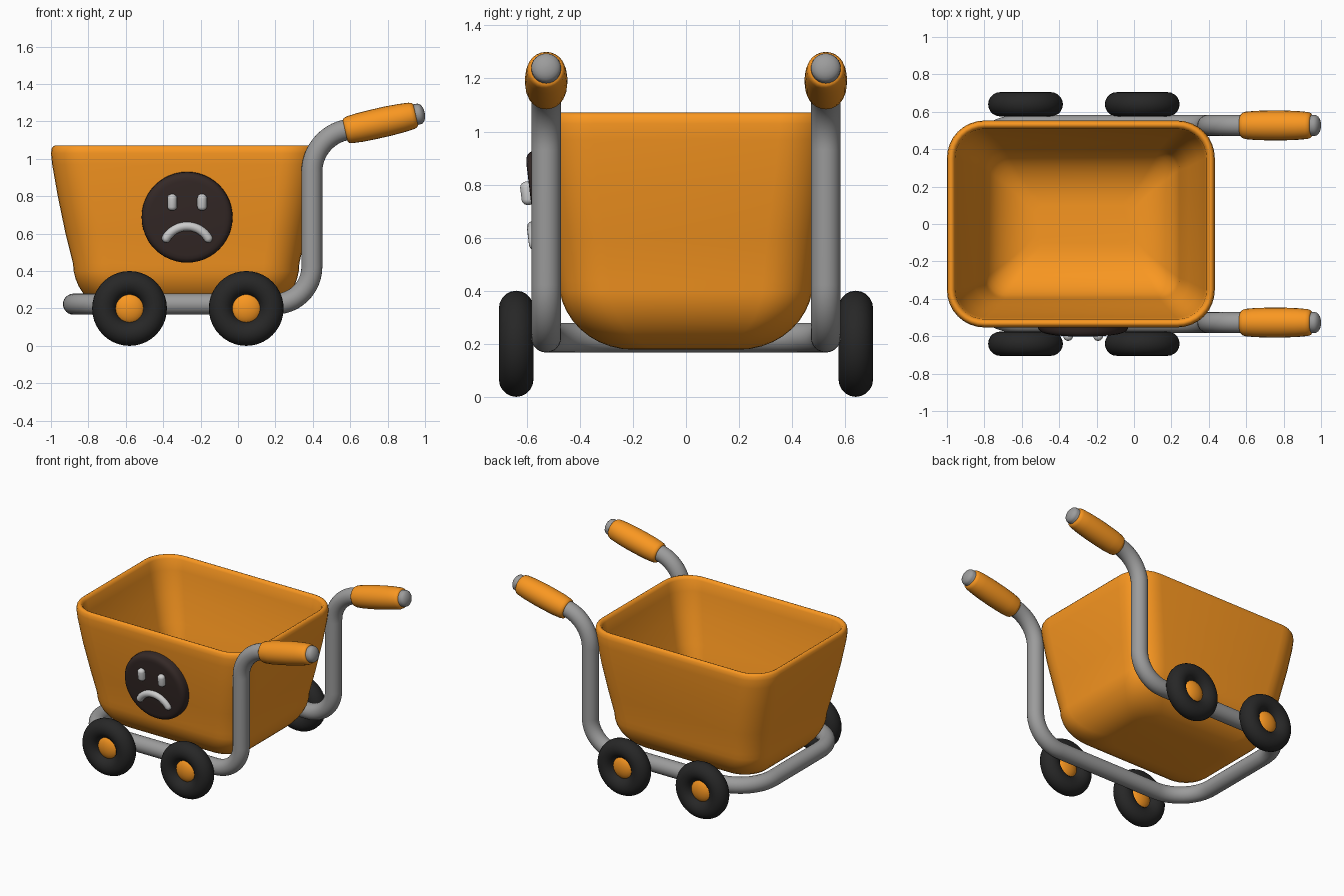
import bpy, bmesh
from math import sin, cos, pi, tan
from mathutils import Vector, Matrix

if "Cube" in bpy.data.objects:
    bpy.data.objects.remove(bpy.data.objects["Cube"])


def material(name, rgb):
    m = bpy.data.materials.new(name)
    m.diffuse_color = (*rgb, 1)
    m.use_nodes = True
    m.node_tree.nodes["Principled BSDF"].inputs["Base Color"].default_value = m.diffuse_color
    return m


ORANGE = material("orange", (0.95, 0.31, 0.015))
RUBBER = material("rubber", (0.02, 0.02, 0.02))
BROWN = material("dark_brown", (0.035, 0.022, 0.02))
STEEL = material("steel_grey", (0.33, 0.33, 0.33))
WHITE = material("light_grey", (0.6, 0.6, 0.6))


def loft(name, rings, mat=None, angle=50):
    """Skin a list of equal-length vertex rings and cap both ends."""
    bm = bmesh.new()
    vs = [[bm.verts.new(p) for p in ring] for ring in rings]
    n = len(vs[0])
    for a, b in zip(vs, vs[1:]):
        for i in range(n):
            j = (i + 1) % n
            bm.faces.new((a[i], a[j], b[j], b[i]))
    bm.faces.new(vs[0][::-1])
    bm.faces.new(vs[-1])
    bmesh.ops.recalc_face_normals(bm, faces=bm.faces)
    me = bpy.data.meshes.new(name)
    bm.to_mesh(me)
    bm.free()
    ob = bpy.data.objects.new(name, me)
    bpy.context.collection.objects.link(ob)
    finish(ob, mat, angle)
    return ob


def finish(ob, mat, angle=50):
    if mat:
        ob.data.materials.append(mat)
    bpy.ops.object.select_all(action='DESELECT')
    ob.select_set(True)
    bpy.context.view_layer.objects.active = ob
    bpy.ops.object.shade_smooth_by_angle(angle=angle * pi / 180)


def sweep(name, pts, radii, mat=None, dome=0.0, n=24):
    """Round section along a path, with domed ends."""
    pts = [Vector(p) for p in pts]
    radii = [radii] * len(pts) if isinstance(radii, float) else list(radii)
    if dome:
        d0, d1 = (pts[0] - pts[1]).normalized(), (pts[-1] - pts[-2]).normalized()
        p0, p1, r0, r1 = pts[0], pts[-1], radii[0], radii[-1]
        for k in range(1, 6):
            a = k * 0.095 * pi
            pts = [p0 + d0 * dome * sin(a)] + pts + [p1 + d1 * dome * sin(a)]
            radii = [r0 * cos(a)] + radii + [r1 * cos(a)]
    rings, side, last = [], None, None
    for i, p in enumerate(pts):
        t = (pts[min(i + 1, len(pts) - 1)] - pts[max(i - 1, 0)]).normalized()
        side = t.orthogonal().normalized() if side is None else last.rotation_difference(t) @ side
        last, up = t, t.cross(side)
        rings.append([p + radii[i] * (side * cos(2 * pi * k / n) + up * sin(2 * pi * k / n))
                      for k in range(n)])
    return loft(name, rings, mat)


def fillet(pts, rads, steps=12):
    """Round the inner corners of a polyline."""
    pts = [Vector(p) for p in pts]
    out = [pts[0]]
    for a, b, c, r in zip(pts, pts[1:], pts[2:], rads):
        u, v = (a - b).normalized(), (c - b).normalized()
        half = u.angle(v) / 2
        mid = b + (u + v).normalized() * r / sin(half)
        s, e = b + u * r / tan(half) - mid, b + v * r / tan(half) - mid
        ax, ang = s.rotation_difference(e).to_axis_angle()
        out += [mid + Matrix.Rotation(ang * k / steps, 3, ax) @ s for k in range(steps + 1)]
    return out + [pts[-1]]


def rounded_rect(z, hx, hy, r, n=8):
    ring = []
    cx = -0.284 + 0.012 * max(0, 1 - z)
    for q, (sx, sy) in enumerate(((1, 1), (-1, 1), (-1, -1), (1, -1))):
        for k in range(n + 1):
            a = (q + k / n) * pi / 2
            ring.append((cx + sx * (hx - r) + r * cos(a), sy * (hy - r) + r * sin(a), z))
    return ring


# basket: height, half length, half width, corner radius
# rounded bottom edge, then walls and rim, then the hollow inside
outer = [(0.44 - 0.262 * sin(a), 0.35 + 0.255 * cos(a), 0.2 + 0.28 * cos(a), 0.12 + 0.07 * cos(a))
         for a in [pi / 2 * (1 - k / 10) for k in range(11)]]
outer += [(0.6, 0.643, 0.505, 0.2), (0.8, 0.682, 0.532, 0.2), (0.97, 0.71, 0.549, 0.2)]
rim = [(1.03, 0.716, 0.553, 0.2), (1.056, 0.712, 0.549, 0.196), (1.067, 0.704, 0.541, 0.188),
       (1.071, 0.694, 0.531, 0.178), (1.066, 0.682, 0.519, 0.167), (1.05, 0.672, 0.509, 0.157)]
inner = []
for z, hx, hy, r in outer[::-1]:
    depth = (1.03 - z) / 0.85
    t = 0.045 + 0.052 * depth
    inner.append((z + t * depth, hx - t, hy - t, max(r - t, 0.05)))
loft("basket", [rounded_rect(*p) for p in outer + rim + inner], ORANGE, 70)

# bent tube frame with two handles
W = 0.527
half = [(0.967, -W, 1.24), (0.395, -W, 1.115), (0.395, -W, 0.223), (-0.88, -W, 0.223)]
path = half + [(x, -y, z) for x, y, z in half[::-1]]
sweep("tube_frame", fillet(path, [0.23, 0.2, 0.26, 0.26, 0.2, 0.23]), 0.056, STEEL, dome=0.032)

for side, label in ((-1, "front"), (1, "back")):
    # handle grips
    a, b = Vector((0.573, side * W, 1.15)), Vector((0.95, side * W, 1.235))
    ts = [0, 0.02, 0.06, 0.2, 0.4, 0.6, 0.8, 0.94, 0.98, 1]
    rs = [0.059, 0.068, 0.073, 0.078, 0.08, 0.08, 0.077, 0.072, 0.067, 0.058]
    sweep(label + "_grip", [a.lerp(b, t) for t in ts], rs, ORANGE)
    # wheels
    for x, end in ((-0.58, "left"), (0.044, "right")):
        loc = (x, side * 0.64, 0.2)
        bpy.ops.mesh.primitive_torus_add(location=loc, rotation=(pi / 2, 0, 0), major_radius=0.135,
                                         minor_radius=0.065, major_segments=40, minor_segments=20)
        tyre = bpy.context.object
        tyre.name = f"{label}_{end}_tyre"
        finish(tyre, RUBBER)
        bpy.ops.mesh.primitive_uv_sphere_add(location=loc, segments=24, ring_count=12, radius=1)
        hub = bpy.context.object
        hub.name = f"{label}_{end}_hub"
        hub.scale = (0.085, 0.045, 0.085)
        finish(hub, ORANGE)

# sad face badge, built flat then tilted to lie on the basket wall
badge = sweep("face_disc", [(0, y, 0) for y in (0.06, 0.035, 0.02, 0.008, 0.002, 0)],
              [0.243, 0.243, 0.24, 0.231, 0.217, 0.2], BROWN, n=48)
parts = [badge]
for x, label in ((-0.08, "left"), (0.08, "right")):
    eye = [(x, -0.008, 0.064), (x, -0.008, 0.11)]
    parts.append(sweep(label + "_eye", eye, 0.026, WHITE, dome=0.022))
arc = [(0.13 * cos(a), -0.003, -0.173 + 0.13 * sin(a)) for a in
       [pi * (0.17 + 0.66 * k / 16) for k in range(17)]]
parts.append(sweep("frown", arc, 0.024, WHITE, dome=0.024, n=16))
for ob in parts:
    ob.matrix_world = Matrix.Translation((-0.272, -0.578, 0.682)) @ Matrix.Rotation(0.12, 4, 'X')
